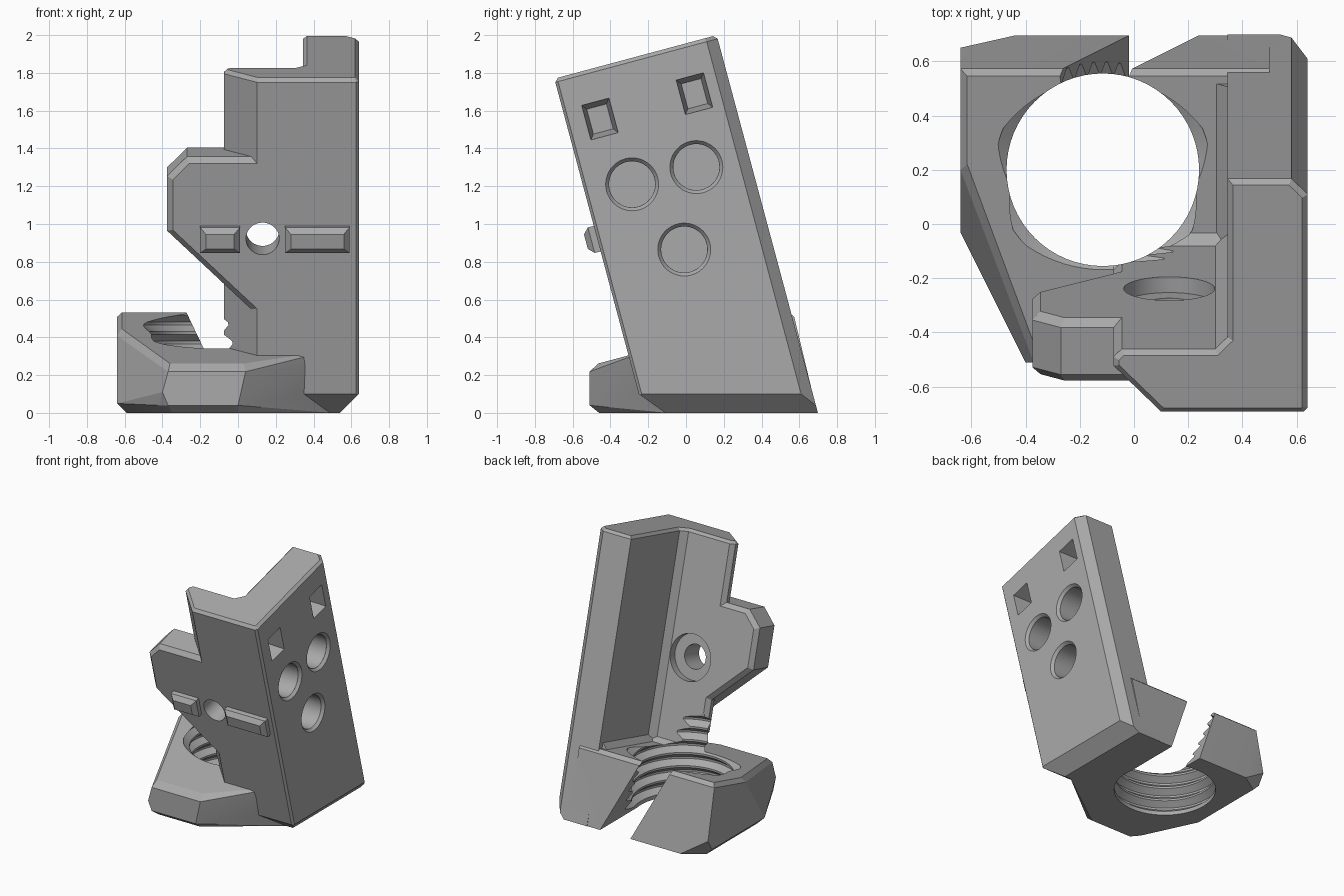
import bpy, bmesh, math
from mathutils import Matrix, Vector

if "Cube" in bpy.data.objects:
    bpy.data.objects.remove(bpy.data.objects["Cube"])

TILT = math.radians(15)
LEAN = Matrix.Translation((0, -0.223, 0)) @ Matrix.Rotation(TILT, 4, 'X')
FLAT = Matrix.Identity(4)
AXES = {'X': lambda a, b, h: (h, a, b),
        'Y': lambda a, b, h: (a, h, b),
        'Z': lambda a, b, h: (a, b, h)}

grey = bpy.data.materials.new("grey plastic")
grey.use_nodes = True
COLOUR = (0.4, 0.4, 0.4, 1)
grey.diffuse_color = COLOUR
grey.node_tree.nodes["Principled BSDF"].inputs["Base Color"].default_value = COLOUR


def finish(name, bm, matrix=FLAT):
    bm.transform(matrix)
    bmesh.ops.recalc_face_normals(bm, faces=bm.faces)
    mesh = bpy.data.meshes.new(name)
    bm.to_mesh(mesh)
    bm.free()
    mesh.materials.append(grey)
    obj = bpy.data.objects.new(name, mesh)
    bpy.context.scene.collection.objects.link(obj)
    return obj


def prism(outline, axis, low, high, rim=0.0, taper=1.0):
    """Extrude an outline along an axis, with optional bevelled rims or tapered end."""
    bm = bmesh.new()
    place = AXES[axis]
    n = len(outline)
    ca = sum(p[0] for p in outline) / n
    cb = sum(p[1] for p in outline) / n
    start = [bm.verts.new(place(ca + (a - ca) * taper, cb + (b - cb) * taper, low))
             for a, b in outline]
    end = [bm.verts.new(place(a, b, high)) for a, b in outline]
    caps = [bm.faces.new(start), bm.faces.new(end[::-1])]
    for i in range(n):
        j = (i + 1) % n
        bm.faces.new((start[j], start[i], end[i], end[j]))
    bmesh.ops.recalc_face_normals(bm, faces=bm.faces)
    if rim:
        edges = [e for f in caps for e in f.edges]
        bmesh.ops.bevel(bm, geom=edges, offset=rim, segments=1, affect='EDGES')
    return bm


def circle(a, b, r, n=48):
    return [(a + r * math.cos(math.tau * i / n), b + r * math.sin(math.tau * i / n))
            for i in range(n)]


def rect(a, b, w, h):
    return [(a - w / 2, b - h / 2), (a + w / 2, b - h / 2),
            (a + w / 2, b + h / 2), (a - w / 2, b + h / 2)]


def slice_off(bm, point, normal):
    geom = bm.verts[:] + bm.edges[:] + bm.faces[:]
    cut = bmesh.ops.bisect_plane(bm, geom=geom, plane_co=point, plane_no=normal,
                                 clear_outer=True)
    edges = [g for g in cut["geom_cut"] if isinstance(g, bmesh.types.BMEdge)]
    bmesh.ops.holes_fill(bm, edges=edges, sides=0)


def combine(target, other, operation):
    mod = target.modifiers.new(other.name, 'BOOLEAN')
    mod.object = other
    mod.operation = operation
    mod.solver = 'EXACT'
    bpy.context.view_layer.objects.active = target
    bpy.ops.object.modifier_apply(modifier=mod.name)
    bpy.data.objects.remove(other)


# Leaning angle plate: side wall and front wall in one section
section = [(0.625, 0), (0.64, 0.015), (0.64, 0.83), (0.58, 0.89), (0.345, 0.89),
           (0.345, 0.285), (0.3, 0.24), (-0.045, 0.24), (-0.075, 0.21),
           (-0.075, 0.175), (0.1, 0)]
bm = prism(section, 'Z', -0.4, 1.832, rim=0.02)
bm.transform(LEAN)
slice_off(bm, (0, 0, 0), (0, 0, -1))
slice_off(bm, (0.64, 0, 0.1), (1, 0, -1))
slice_off(bm, (0, -0.25, 0.1), (0, -0.1, -0.14))
bracket = finish("bracket", bm)

# Side arm on the front wall
arm = [(0.25, 1.397), (-0.27, 1.397), (-0.375, 1.29), (-0.375, 0.99),
       (0.09, 0.54), (0.25, 0.54)]
combine(bracket, finish("arm", prism(arm, 'Y', 0, 0.24, rim=0.03), LEAN), 'UNION')


# Clamp ring body: a faceted hull with a top parallel to the lean
def on_top(x, y, height=0.315):
    return (x, y, (height + math.sin(TILT) * (y + 0.223)) / math.cos(TILT))


hull = [on_top(x, y) for x, y in ((-0.615, 0.545), (-0.615, 0.22), (-0.36, -0.465),
                                  (0.03, -0.465), (0.29, -0.23), (0.5, -0.2), (0.5, 0.545))]
hull += [on_top(x, y, 0.285) for x, y in ((-0.64, 0.573), (-0.64, 0.2), (-0.37, -0.51),
                                          (0.04, -0.51), (0.31, -0.23), (0.5, 0.573))]
hull += [(-0.64, -0.03, 0.05), (-0.42, -0.45, 0.04), (-0.4, -0.51, 0.11),
         (-0.37, -0.51, 0.04), (0.0, -0.51, 0.04), (0.31, -0.2, 0.04),
         (-0.64, 0.65, 0.13), (-0.64, 0.6, 0.05)]
hull += [(x, y, 0) for x, y in ((-0.59, 0.0), (-0.4, -0.4), (-0.35, -0.46), (0.0, -0.46),
                                (0.3, -0.14), (0.5, -0.1), (0.5, 0.695), (-0.44, 0.695),
                                (-0.59, 0.6))]
bm = bmesh.new()
for co in hull:
    bm.verts.new(co)
made = bmesh.ops.convex_hull(bm, input=bm.verts)
loose = [v for v in bm.verts if not v.link_faces]
bmesh.ops.delete(bm, geom=loose, context='VERTS')
bmesh.ops.dissolve_limit(bm, angle_limit=0.02, verts=bm.verts, edges=bm.edges)
combine(bracket, finish("clamp_ring", bm), 'UNION')

# Fillet strips between the ring floor and the walls
for name, outline, axis, low, high in (
        ("wall_fillet", [(0.29, 0.30), (0.36, 0.30), (0.36, 0.37)], 'Y', 0.2, 0.85),
        ("front_fillet", [(0.2, 0.30), (0.3, 0.30), (0.2, 0.38)], 'X', 0.08, 0.4)):
    combine(bracket, finish(name, prism(outline, axis, low, high), LEAN), 'UNION')

# Locating bars on the front
for name, x, width in (("short_bar", -0.095, 0.21), ("long_bar", 0.42, 0.34)):
    bar = prism(rect(x, 0.955, width, 0.14), 'Y', -0.062, 0.1, rim=0.03)
    combine(bracket, finish(name, bar, LEAN), 'UNION')

# Threaded bore: revolved zigzag profile with a plain clearance above
PITCH, SIDES = 0.1, 64
profile = [(0.36, -0.1)]
for k in range(6):
    z = 0.03 + k * PITCH
    profile += [(0.355, z), (0.398, z + 0.035), (0.398, z + 0.05), (0.355, z + 0.085)]
profile += [(0.355, 0.9)]
bm = bmesh.new()
rings = [[bm.verts.new((x, y, z)) for x, y in circle(-0.115, 0.2, r, SIDES)]
         for r, z in profile]
for a, b in zip(rings, rings[1:]):
    for i in range(SIDES):
        j = (i + 1) % SIDES
        bm.faces.new((a[i], a[j], b[j], b[i]))
bm.faces.new(rings[0][::-1])
bm.faces.new(rings[-1])
combine(bracket, finish("bore_cutter", bm), 'DIFFERENCE')

# Slanted opening at the back of the ring
slot = [(-0.32, 0.63), (-0.065, 0.63), (0.285, -0.1), (0.03, -0.1)]
combine(bracket, finish("slot_cutter", prism(slot, 'Y', 0.25, 0.95)), 'DIFFERENCE')

# Screw hole with counterbore
for name, r, low, high in (("screw_cutter", 0.088, -0.2, 0.5),
                           ("counterbore_cutter", 0.168, 0.18, 0.5)):
    combine(bracket, finish(name, prism(circle(0.13, 0.955, r), 'Y', low, high), LEAN),
            'DIFFERENCE')

# Round pockets with a chamfered lip, on the outer side
for v, u in ((0.253, 1.185), (0.605, 1.185), (0.43, 0.78)):
    combine(bracket, finish("pocket_cutter", prism(circle(v, u, 0.122), 'X', 0.42, 0.7), LEAN),
            'DIFFERENCE')
    lip = prism(circle(v, u, 0.141), 'X', 0.62, 0.641, taper=0.87)
    combine(bracket, finish("lip_cutter", lip, LEAN), 'DIFFERENCE')

# Tapered square pockets above them
for v in (0.178, 0.696):
    square = prism(rect(v, 1.563, 0.15, 0.19), 'X', 0.5, 0.642, taper=0.72)
    combine(bracket, finish("square_cutter", square, LEAN), 'DIFFERENCE')

# Smooth the round surfaces, keep every edge sharp
for o in bpy.context.selected_objects:
    o.select_set(False)
bracket.select_set(True)
bpy.context.view_layer.objects.active = bracket
bpy.ops.object.shade_smooth_by_angle(angle=math.radians(12))
